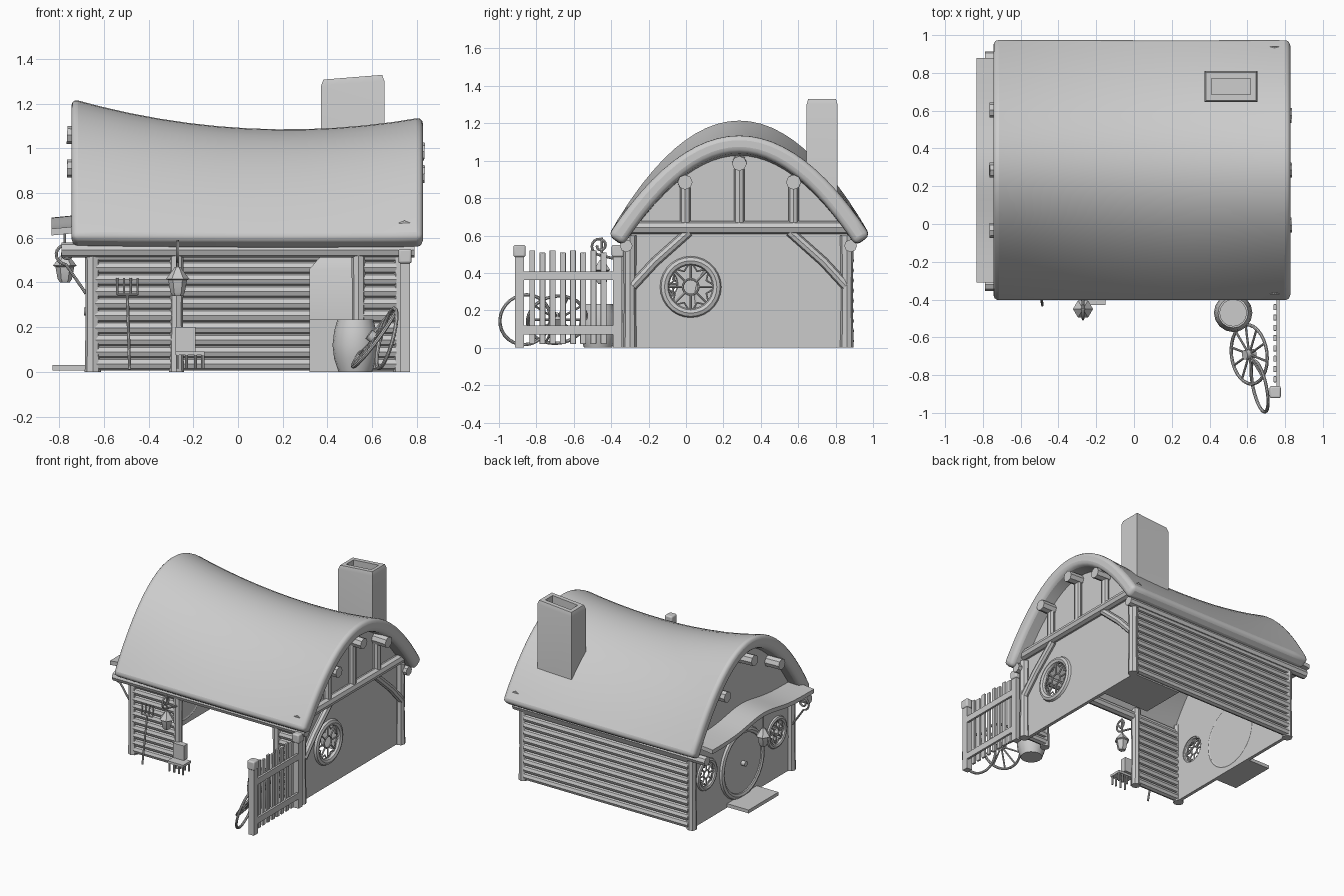
import bpy, bmesh, math
from mathutils import Vector

if "Cube" in bpy.data.objects:
    bpy.data.objects.remove(bpy.data.objects["Cube"])

stone = bpy.data.materials.new("plain_grey")
stone.diffuse_color = (0.6, 0.6, 0.6, 1)
stone.use_nodes = True
stone.node_tree.nodes["Principled BSDF"].inputs["Base Color"].default_value = stone.diffuse_color
CY = 0.285  # ridge line


def finish(bm, name):
    bmesh.ops.recalc_face_normals(bm, faces=bm.faces[:])
    me = bpy.data.meshes.new(name)
    bm.to_mesh(me)
    bm.free()
    me.materials.append(stone)
    ob = bpy.data.objects.new(name, me)
    bpy.context.collection.objects.link(ob)
    return ob


def loft(name, rings, bevel=0):
    bm = bmesh.new()
    vs = [[bm.verts.new(p) for p in r] for r in rings]
    n = len(rings[0])
    for a, b in zip(vs, vs[1:]):
        for i in range(n):
            bm.faces.new((a[i], a[(i + 1) % n], b[(i + 1) % n], b[i]))
    bm.faces.new(vs[0])
    bm.faces.new(vs[-1])
    ob = finish(bm, name)
    if bevel:
        m = ob.modifiers.new("round", 'BEVEL')
        m.width, m.segments, m.limit_method, m.angle_limit = bevel, 3, 'ANGLE', math.radians(50)
    return ob


def box(name, lo, hi, bevel=0):
    (a, b, c), (d, e, f) = lo, hi
    return loft(name, [[(a, b, z), (d, b, z), (d, e, z), (a, e, z)] for z in (c, f)], bevel)


def lathe(name, profile, x, y, sides):
    return loft(name, [[(x + r * math.cos(2 * math.pi * i / sides), y + r * math.sin(2 * math.pi * i / sides), z)
                        for i in range(sides)] for r, z in profile])


def tube(name, pts, r, closed=False, radii=None, res=2):
    cu = bpy.data.curves.new(name, 'CURVE')
    cu.dimensions, cu.bevel_depth, cu.bevel_resolution, cu.use_fill_caps = '3D', r, res, True
    sp = cu.splines.new('POLY')
    sp.points.add(len(pts) - 1)
    for i, p in enumerate(pts):
        sp.points[i].co = (*p, 1)
        sp.points[i].radius = radii[i] if radii else 1
    sp.use_cyclic_u = closed
    cu.materials.append(stone)
    ob = bpy.data.objects.new(name, cu)
    bpy.context.collection.objects.link(ob)
    bpy.ops.object.select_all(action='DESELECT')
    ob.select_set(True)
    bpy.context.view_layer.objects.active = ob
    bpy.ops.object.convert(target='MESH')
    return ob


def circle(c, normal, R, n=28):
    q = Vector(normal).to_track_quat('Z', 'Y')
    return [Vector(c) + q @ Vector((R * math.cos(2 * math.pi * i / n), R * math.sin(2 * math.pi * i / n), 0))
            for i in range(n)]


def ring(name, c, normal, R, r):
    return tube(name, circle(c, normal, R), r, True)


def disc(name, c, normal, R, t):
    d = Vector(normal).normalized() * t / 2
    return loft(name, [circle(Vector(c) + s * d, normal, R, 32) for s in (-1, 1)])


# thatched roof: sagging ridge, arched section
def ridge(x):
    return 1.085 + 0.147 * (x - 0.22) ** 2


def arch(x, t, off=0.0):
    h = ridge(x) - 0.6
    dy = 0.7 * t
    n = Vector((2 * h * t / 0.7, 1)).normalized()
    return Vector((x, CY + dy - n.x * off, ridge(x) - h * t * t - n.y * off))


ts = [-1 + i / 12 for i in range(25)]
xs = [-0.745 + 1.573 * i / 12 for i in range(13)]
loft("roof", [[arch(x, t) for t in ts] + [arch(x, t, 0.095) for t in ts[::-1]] for x in xs], 0.03)


# gable walls with round holes
def gable(name, x, holes):
    outline = [(-0.3, 0.0), (-0.3, 0.58)] + [(p.y, p.z) for p in (arch(x, t, 0.05) for t in ts) if -0.28 < p.y < 0.85]
    outline += [(0.87, 0.58), (0.87, 0.0)]
    wall = loft(name, [[(x + s, y, z) for y, z in outline] for s in (-0.012, 0.012)])
    for y, z, r in holes:
        cut = disc("cutter", (x, y, z), (1, 0, 0), r, 0.2)
        m = wall.modifiers.new("hole", 'BOOLEAN')
        m.operation, m.object, m.solver = 'DIFFERENCE', cut, 'EXACT'
        bpy.context.view_layer.objects.active = wall
        bpy.ops.object.modifier_apply(modifier="hole")
        bpy.data.objects.remove(cut)


def window(name, x, y, z, R, r):
    c = Vector((x, y, z))
    ring(name + "_frame", c, (1, 0, 0), R, r)
    ring(name + "_center", c, (1, 0, 0), R * 0.3, 0.006)
    rim, mid = circle(c, (1, 0, 0), R, 8), circle(c, (1, 0, 0), R * 0.3, 8)
    for i in range(8):
        tube(name + "_bar", [mid[i], rim[i]], 0.006)
        tube(name + "_petal", [rim[i], (rim[i] + rim[(i + 1) % 8]) / 2 * 0.7 + c * 0.3, rim[(i + 1) % 8]], 0.005)


gable("right_gable", 0.71, [(0.025, 0.325, 0.13)])
gable("left_gable", -0.64, [(0.28, 0.27, 0.23), (-0.13, 0.34, 0.095), (0.69, 0.34, 0.095)])
window("right_window", 0.72, 0.025, 0.325, 0.14, 0.025)
window("left_window", -0.65, -0.13, 0.34, 0.1, 0.018)
window("left_window", -0.65, 0.69, 0.34, 0.1, 0.018)

# round door, step and eyebrow awning
disc("door", (-0.645, 0.28, 0.27), (1, 0, 0), 0.235, 0.03)
ring("door_frame", (-0.65, 0.28, 0.27), (1, 0, 0), 0.235, 0.024)
disc("door_knob", (-0.67, 0.28, 0.27), (1, 0, 0), 0.018, 0.04)
box("door_step", (-0.83, 0.1, 0.005), (-0.65, 0.45, 0.03))
rows = []
for i in range(25):
    u = i / 24
    y, z = -0.31 + 1.19 * u, 0.61 + 0.05 * math.exp(-((u - 0.5) / 0.2) ** 2)
    rows.append([(-0.835, y, z), (-0.64, y, z + 0.02), (-0.64, y, z + 0.05), (-0.835, y, z + 0.03)])
loft("awning", rows)

# log walls
for i in range(10):
    z = 0.035 + 0.054 * i
    for nm, a, b, y in (("front_left_log", -0.64, -0.28, -0.3), ("front_right_log", 0.55, 0.71, -0.3),
                        ("back_log", -0.64, 0.71, 0.87)):
        tube(nm, [(a, y, z), (b, y, z)], 0.029)

# posts and wall plates
for x, y, r in ((-0.65, -0.3, 0.036), (-0.65, 0.86, 0.036), (0.73, -0.3, 0.036), (0.73, 0.86, 0.036),
                (-0.275, -0.31, 0.033), (0.54, -0.31, 0.033)):
    tube("post", [(x, y, 0), (x, y, 0.25), (x, y, 0.6)], r, radii=[1, 0.88, 1])
for y in (-0.32, 0.88):
    tube("wall_plate", [(-0.79, y, 0.545), (0.79, y, 0.545)], 0.034)

# right gable framing
tube("gable_beam", [(0.745, -0.37, 0.642), (0.745, 0.94, 0.642)], 0.035)
for s in (-1, 1):
    tube("brace", [(0.74, CY + s * 0.57, 0.33), (0.74, CY + s * 0.45, 0.46), (0.74, CY + s * 0.27, 0.62)], 0.026)
for dy, zl, zr in ((-0.29, 0.91, 0.885), (0, 1.06, 0.985), (0.29, 0.91, 0.885)):
    tube("purlin", [(-0.765, CY + dy * 1.1, zl), (0.835, CY + dy, zr)], 0.04)
    tube("king_post", [(0.74, CY + dy, 0.65), (0.74, CY + dy, zr)], 0.028)

# chimney with hollow top, and hearth below
flue = [(0.372, 0.645), (0.655, 0.645), (0.655, 0.81), (0.372, 0.81)]
hole = [(0.41, 0.685), (0.617, 0.685), (0.617, 0.77), (0.41, 0.77)]


def tilt(p, z):
    return (*p, z + 0.08 * (p[0] - 0.51) * (z > 1.2))


loft("chimney", [[tilt(p, 0.45) for p in flue], [tilt(p, 1.29) for p in flue],
                 [tilt((p[0] * 0.93 + 0.0359, p[1] * 0.9 + 0.0728), 1.318) for p in flue],
                 [tilt(p, 1.318) for p in hole], [tilt(p, 1.23) for p in hole]])
box("hearth_base", (0.32, 0.52, 0), (0.7, 0.86, 0.235))
loft("hearth_hood", [[(0.32, 0.6, 0.235), (0.7, 0.6, 0.235), (0.7, 0.86, 0.235), (0.32, 0.86, 0.235)],
                     [(0.32, 0.6, 0.46), (0.7, 0.6, 0.46), (0.7, 0.86, 0.46), (0.32, 0.86, 0.46)],
                     [(*p, 0.52) for p in flue]])

# picket fence
for y in (-0.89, -0.365):
    box("fence_post", (0.725, y - 0.024, 0), (0.77, y + 0.024, 0.49))
    box("fence_post_cap", (0.718, y - 0.032, 0.485), (0.777, y + 0.032, 0.55), 0.01)
for z in (0.095, 0.385):
    box("fence_rail", (0.755, -0.88, z - 0.023), (0.77, -0.38, z + 0.023))
for i in range(8):
    y, l = -0.822 + 0.0545 * i, 0.006 * (-1) ** i
    box("picket", (0.738, y - 0.016, 0.02), (0.755, y + 0.016, 0.515 + l), 0.004)


# cart wheels
def wheel(c, normal, R):
    ring("wheel_rim", c, normal, R, 0.009)
    disc("wheel_hub", c, normal, 0.025, 0.06)
    for p in circle(c, normal, R, 10):
        tube("wheel_spoke", [c, p], 0.006)


wheel((0.61, -0.69, 0.15), (-0.8, -0.1, 0.6), 0.158)
ring("wheel_rim", (0.665, -0.86, 0.15), (-0.93, -0.2, 0.25), 0.138, 0.009)

# barrel, pitchfork, stool and box
lathe("barrel", [(0.075, 0), (0.095, 0.06), (0.102, 0.12), (0.095, 0.18), (0.08, 0.235), (0.07, 0.235), (0.07, 0.22)],
      0.525, -0.47, 16)
tube("fork_handle", [(-0.485, -0.43, 0.01), (-0.495, -0.36, 0.34)], 0.007)
tube("fork_bar", [(-0.54, -0.36, 0.345), (-0.45, -0.36, 0.345)], 0.006)
for i in range(4):
    tube("fork_tine", [(-0.54 + 0.03 * i, -0.36, 0.345), (-0.54 + 0.03 * i, -0.35, 0.42)], 0.005)
box("stool_seat", (-0.28, -0.43, 0.075), (-0.15, -0.34, 0.092))
for x in (-0.27, -0.23, -0.19, -0.158):
    for y in (-0.42, -0.35):
        tube("stool_leg", [(x, y, 0.015), (x, y, 0.08)], 0.007)
box("wall_box", (-0.28, -0.365, 0.092), (-0.19, -0.32, 0.2))


# lanterns and scroll brackets
def lantern(x, y, z):
    tube("lantern_rod", [(x, y, z + 0.12), (x, y, z + 0.25)], 0.006)
    lathe("lantern", [(0.022, z), (0.032, z + 0.015), (0.042, z + 0.07), (0.053, z + 0.075), (0.03, z + 0.105),
                      (0.012, z + 0.13)], x, y, 6)


def scroll(c, d, start):
    pts = [start]
    for i in range(22):
        a, r = -math.pi / 2 + i * 0.38, 0.05 * (1 - i / 30)
        pts.append(Vector(c) + Vector(d) * -math.cos(a) * r + Vector((0, 0, math.sin(a) * r)))
    tube("scroll_bracket", pts, 0.007)


lantern(-0.27, -0.45, 0.34)
scroll((-0.27, -0.46, 0.545), (0, 1, 0), (-0.27, -0.32, 0.46))
lantern(-0.775, 0.2, 0.4)
scroll((-0.77, -0.28, 0.53), (1, 0, 0), (-0.68, -0.28, 0.35))

# smooth rounded parts, keep hard edges
bpy.ops.object.select_all(action='SELECT')
bpy.context.view_layer.objects.active = bpy.data.objects["roof"]
bpy.ops.object.shade_smooth_by_angle(angle=math.radians(40))
